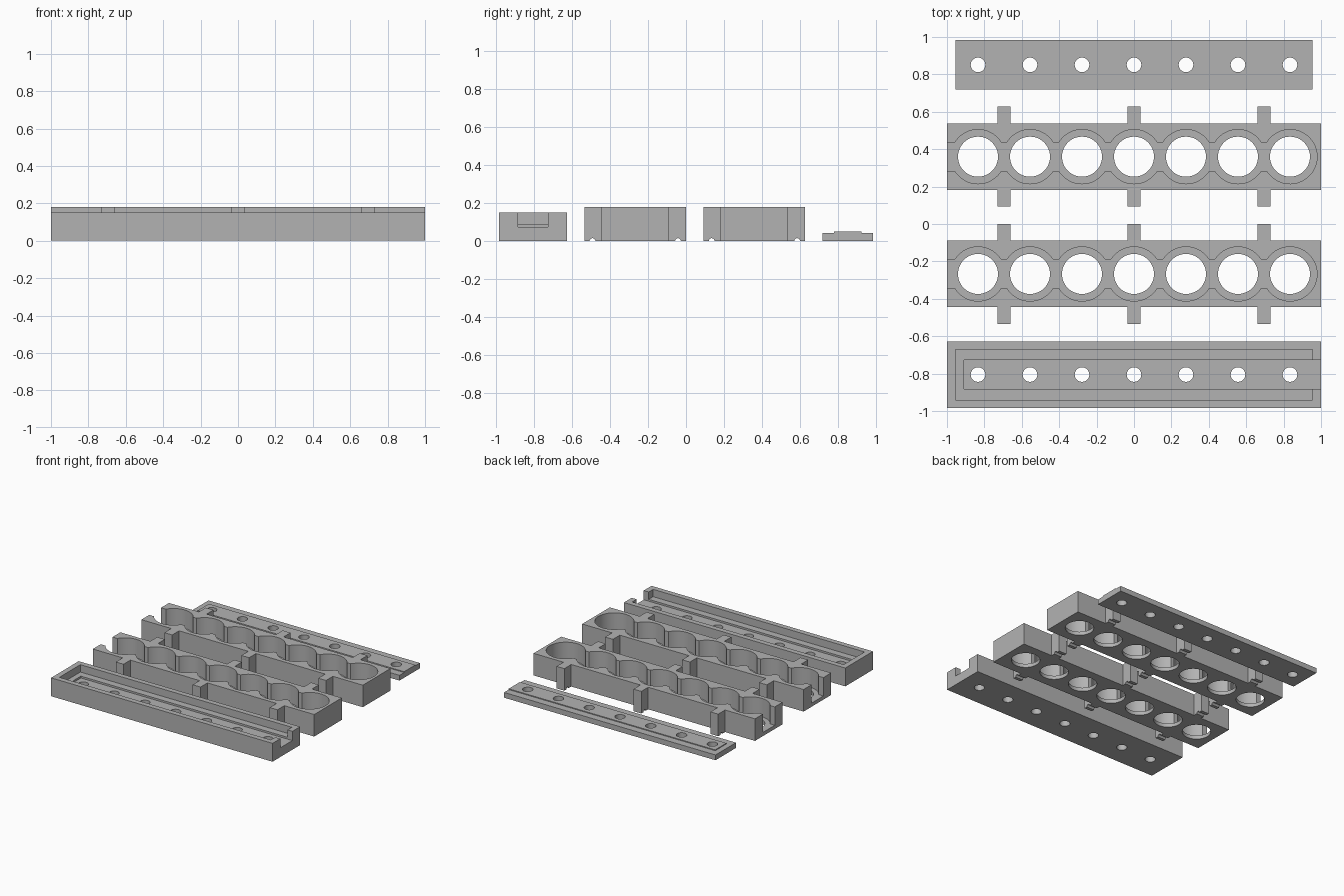
import bpy, bmesh, math

if "Cube" in bpy.data.objects:
    bpy.data.objects.remove(bpy.data.objects["Cube"])

grey = bpy.data.materials.new("plain grey")
grey.diffuse_color = (0.45, 0.45, 0.45, 1)
grey.use_nodes = True
grey.node_tree.nodes["Principled BSDF"].inputs["Base Color"].default_value = grey.diffuse_color

PITCH = 0.278
HOLES_X = [PITCH * i for i in range(-3, 4)]
TABS_X = (-0.695, 0.0, 0.695)


def prism(name, points, z0, z1):
    """Extrude one or more separate closed outlines from z0 to z1."""
    bm = bmesh.new()
    for outline in points:
        face = bm.faces.new([bm.verts.new((x, y, z0)) for x, y in outline])
        top = bmesh.ops.extrude_face_region(bm, geom=[face])["geom"]
        bmesh.ops.translate(bm, vec=(0, 0, z1 - z0),
                            verts=[v for v in top if isinstance(v, bmesh.types.BMVert)])
    bmesh.ops.recalc_face_normals(bm, faces=bm.faces)
    mesh = bpy.data.meshes.new(name)
    bm.to_mesh(mesh)
    bm.free()
    ob = bpy.data.objects.new(name, mesh)
    bpy.context.collection.objects.link(ob)
    return ob


def rect(x0, x1, y0, y1):
    return [(x0, y0), (x1, y0), (x1, y1), (x0, y1)]


def circle(cx, cy, r, n=48):
    return [(cx + r * math.cos(2 * math.pi * i / n), cy + r * math.sin(2 * math.pi * i / n))
            for i in range(n)]


def cut(ob, *cutters):
    """Subtract the cutters, bake the result and remove them."""
    for c in cutters:
        m = ob.modifiers.new("cut", 'BOOLEAN')
        m.operation, m.solver, m.object = 'DIFFERENCE', 'EXACT', c
    dg = bpy.context.evaluated_depsgraph_get()
    mesh = bpy.data.meshes.new_from_object(ob.evaluated_get(dg))
    ob.modifiers.clear()
    ob.data = mesh
    for c in cutters:
        bpy.data.objects.remove(c)


def finish(ob, y=0.0):
    ob.location.y = y
    ob.data.materials.clear()
    ob.data.materials.append(grey)
    bpy.ops.object.select_all(action='DESELECT')
    ob.select_set(True)
    bpy.context.view_layer.objects.active = ob
    bpy.ops.object.shade_smooth_by_angle(angle=math.radians(30))


def hole_row(r):
    return prism("hole_cutter", [circle(x, 0, r) for x in HOLES_X], -0.1, 0.3)


def scallop(r=0.145, half=0.077, n=20):
    """Row of round pockets joined by a straight channel, open at the left."""
    a = math.asin(half / r)
    upper = [(-1.1, half)]
    for cx in HOLES_X:
        end = 0 if cx == HOLES_X[-1] else a
        for i in range(n + 1):
            t = math.pi - a + (end - math.pi + a) * i / n
            upper.append((cx + r * math.cos(t), r * math.sin(t)))
    return upper + [(x, -y) for x, y in reversed(upper[:-1])]


def tabbed_outline(body=0.178, tab=0.267, w=0.035):
    """Long rectangle with three tabs on each long side."""
    low = [(-1, -body)]
    for x in TABS_X:
        low += [(x - w, -body), (x - w, -tab), (x + w, -tab), (x + w, -body)]
    low.append((1, -body))
    return low + [(x, -y) for x, y in reversed(low)]


# Two pocketed holders with tabs
for name, y in (("front_holder", -0.267), ("rear_holder", 0.36)):
    holder = prism(name, [tabbed_outline()], 0, 0.18)
    cutters = [prism("pocket_cutter", [scallop()], 0.03, 0.3), hole_row(0.107)]
    # wire grooves under the tabs
    for side in (-1, 1):
        groove = prism("groove_cutter", [circle(0, 0, 0.015, 16)], -1.2, 1.2)
        groove.rotation_euler.y = math.pi / 2
        groove.location.y = side * 0.225
        cutters.append(groove)
    bpy.context.view_layer.update()
    cut(holder, *cutters)
    finish(holder, y)

# Base tray with a stepped recess, open at the right
tray = prism("base_tray", [rect(-1, 1, -0.178, 0.178)], 0, 0.15)
cut(tray,
    prism("recess_cutter", [rect(-0.955, 0.955, -0.135, 0.135)], 0.09, 0.3),
    prism("channel_cutter", [rect(-0.91, 1.1, -0.078, 0.078)], 0.075, 0.3),
    hole_row(0.039))
finish(tray, -0.805)

# Lid with a low raised strip
lid = prism("lid", [rect(-0.955, 0.955, -0.132, 0.132)], 0, 0.05)
cut(lid,
    prism("rim_cutter", [[(1.1, 0.072), (1.1, 0.3), (-1.1, 0.3), (-1.1, -0.3),
                          (1.1, -0.3), (1.1, -0.072), (-0.91, -0.072), (-0.91, 0.072)]],
          0.043, 0.2),
    hole_row(0.039))
finish(lid, 0.851)
